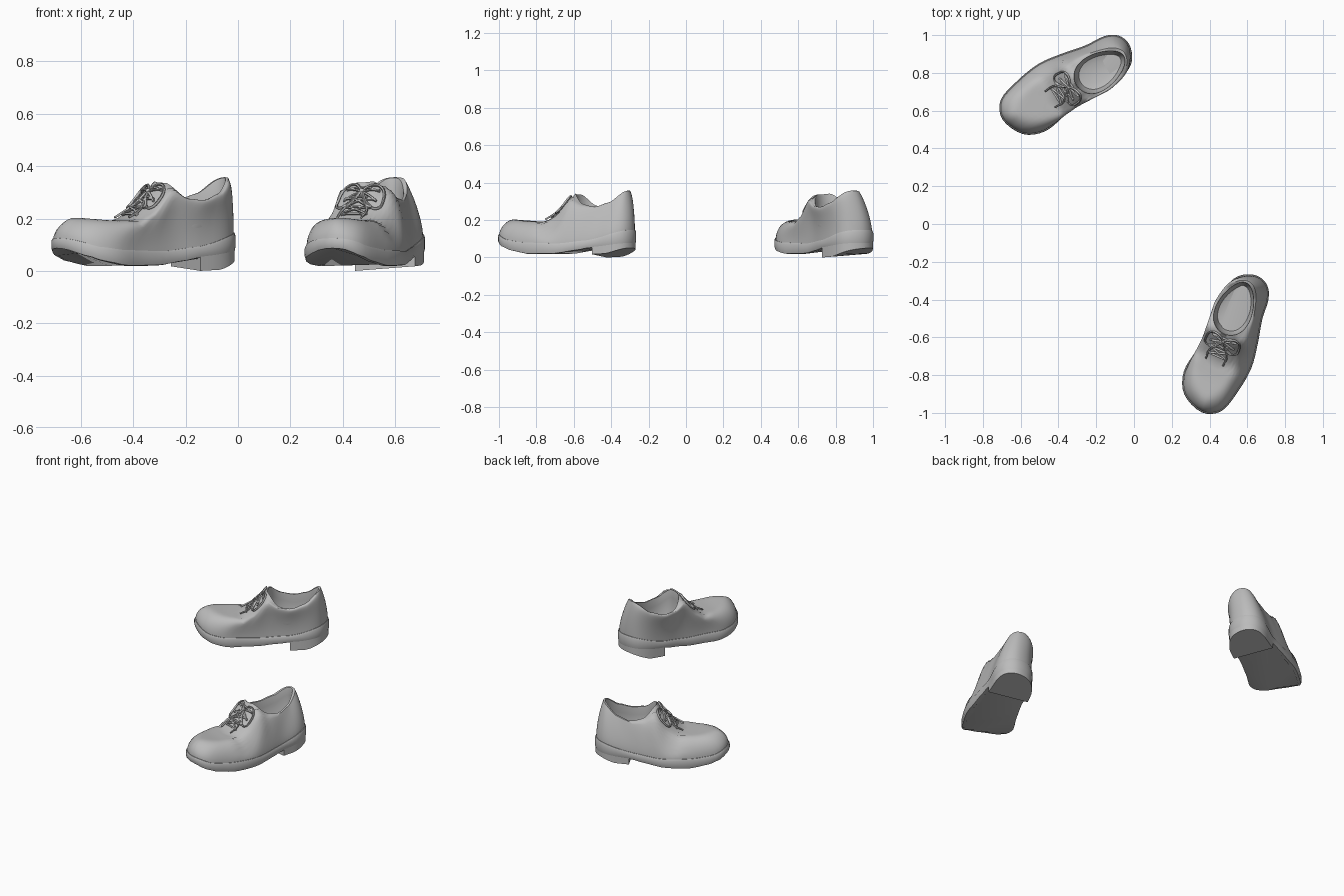
import bpy, bmesh
from math import sin, cos, pi, radians, sqrt
from mathutils import Vector, Matrix
from mathutils.bvhtree import BVHTree

if "Cube" in bpy.data.objects:
    bpy.data.objects.remove(bpy.data.objects["Cube"])

N = 64  # points around each ring


def material(name, rgb):
    m = bpy.data.materials.new(name)
    m.use_nodes = True
    m.diffuse_color = (*rgb, 1)
    m.node_tree.nodes["Principled BSDF"].inputs["Base Color"].default_value = (*rgb, 1)
    return m


GREY = material("grey leather", (0.5, 0.5, 0.5))


def table(points):
    """Smooth interpolation through (s, z) pairs."""
    def f(s):
        if s <= points[0][0]:
            return points[0][1]
        for (a, za), (b, zb) in zip(points, points[1:]):
            if s <= b:
                t = (s - a) / (b - a)
                return za + (zb - za) * (0.5 * t + 0.5 * t * t * (3 - 2 * t))
        return points[-1][1]
    return f


# Heights along the shoe, measured from toe (0) to heel
ridge = table([(0, .2), (.08, .203), (.2, .192), (.28, .192), (.34, .24), (.435, .345),
               (.5, .303), (.58, .272), (.65, .295), (.73, .358)])
welt = table([(0, .125), (.1, .092), (.2, .08), (.4, .075), (.55, .092), (.775, .148)])
sole_base = table([(0, .085), (.05, .058), (.12, .035), (.22, .018), (.38, .02), (.5, .038), (.56, .05), (.775, .07)])
heel_base = table([(.56, 0), (.65, .004), (.775, .04)])

# Footprint seen from above: toe, outer side, heel, inner side
FOOT = [(0, .022), (.048, .116), (.18, .155), (.32, .17), (.45, .15), (.58, .12), (.69, .108), (.757, .07),
        (.78, 0), (.746, -.08), (.675, -.12), (.56, -.128), (.44, -.122), (.3, -.134), (.16, -.151), (.05, -.1)]


def footprint(inset=0.0):
    pts, n, per = [], len(FOOT), N // len(FOOT)
    for i in range(n):
        p = [Vector(FOOT[(i + k) % n]) for k in (-1, 0, 1, 2)]
        for j in range(per):
            t = j / per
            pts.append(0.5 * (2 * p[1] + (p[2] - p[0]) * t + (2 * p[0] - 5 * p[1] + 4 * p[2] - p[3]) * t * t
                              + (3 * p[1] - p[0] - 3 * p[2] + p[3]) * t ** 3))
    out = []
    for i, q in enumerate(pts):
        d = (pts[(i + 1) % N] - pts[i - 1]).normalized()
        out.append(q + Vector((d.y, -d.x)) * inset)
    return out


def opening(scale=1.0):
    """Egg-shaped ankle opening, blunt towards the toe."""
    angles = [2 * pi * i / N for i in range(N)]
    return [Vector((.575 - .15 * scale * cos(a), -.035 + .099 * scale * sin(a + .2 * sin(a)))) for a in angles]


def loft(rings, cap_start=False, cap_end=False):
    """Skin a stack of closed rings."""
    bm = bmesh.new()
    rows = [[bm.verts.new(p) for p in ring] for ring in rings]
    for a, b in zip(rows, rows[1:]):
        for i in range(len(a)):
            j = (i + 1) % len(a)
            bm.faces.new((a[i], a[j], b[j], b[i]))
    if cap_start:
        bm.faces.new(rows[0][::-1])
    if cap_end:
        bm.faces.new(rows[-1])
    # rings run clockwise from above, so turn the faces outwards
    bmesh.ops.reverse_faces(bm, faces=bm.faces)
    return bm


def place(name, bm, shoe, angle=40):
    side, mirror, matrix = shoe
    for v in bm.verts:
        v.co.y *= mirror
    if mirror < 0:
        bmesh.ops.reverse_faces(bm, faces=bm.faces)
    mesh = bpy.data.meshes.new(name)
    bm.to_mesh(mesh)
    bm.free()
    ob = bpy.data.objects.new(side + "_" + name, mesh)
    bpy.context.collection.objects.link(ob)
    mesh.materials.append(GREY)
    ob.matrix_world = matrix
    bpy.ops.object.select_all(action='DESELECT')
    ob.select_set(True)
    bpy.context.view_layer.objects.active = ob
    bpy.ops.object.shade_smooth_by_angle(angle=radians(angle))


def crown(p):
    """Height of the upper, falling to both sides of the tongue."""
    near = max(0, 1 - ((p.x - .42) / .16) ** 2)
    return ridge(p.x) - 3.3 * near * (p.y + .025) ** 2


def upper_rings():
    base, rim = footprint(.007), opening()
    rings, rows = [], 18
    for k in range(rows + 1):
        t = (k / rows) ** 1.8
        ring = []
        for i in range(N):
            a = 2 * pi * i / N
            p = base[i].lerp(rim[i], t)
            length = (rim[i] - base[i]).length
            side = min(1, min(i, N - i) / N * 360 / 67)
            reach = .07 + (.82 * length - .07) * side
            x = min(1, t * length / reach)
            # the outer heel quarter leans inwards in a straighter line
            lean = .65 * max(0, cos(a - radians(135)))
            rise = sqrt(1 - (1 - x) ** 2) * (1 - lean) + x * lean
            z0 = welt(base[i].x) - .004
            z = z0 + (crown(p) - z0) * rise
            # swelling of the inner ankle side
            fade = min(1, max(0, (base[i].x - .25) / .25))
            swell = .026 * sin(pi * t) * max(0, -sin(a)) * fade
            ring.append((p.x, p.y - swell, z))
        rings.append(ring)
    # thin lip, lining and insole
    for scale, depth in ((.985, 0), (.97, .008), (.975, .05)):
        rings.append([(p.x, p.y, crown(q) - depth) for p, q in zip(opening(scale), rim)])
    for scale, z in ((.94, .17), (.8, .125), (.5, .115)):
        rings.append([(p.x, p.y, z) for p in opening(scale)])
    return rings


def tube(bm, path, radius):
    """Round cord along a smoothed path."""
    curve = bpy.data.curves.new("cord", 'CURVE')
    curve.dimensions = '3D'
    curve.bevel_depth, curve.bevel_resolution, curve.resolution_u = radius, 1, 5
    curve.use_fill_caps = True
    sp = curve.splines.new('BEZIER')
    sp.bezier_points.add(len(path) - 1)
    for b, co in zip(sp.bezier_points, path):
        b.co = co
        b.handle_left_type = b.handle_right_type = 'AUTO'
    ob = bpy.data.objects.new("cord", curve)
    bpy.context.collection.objects.link(ob)
    mesh = bpy.data.meshes.new_from_object(ob.evaluated_get(bpy.context.evaluated_depsgraph_get()))
    bm.from_mesh(mesh)
    bpy.data.objects.remove(ob)
    bpy.data.curves.remove(curve)
    bpy.data.meshes.remove(mesh)


def build_laces(surface):
    bm = bmesh.new()

    def on(s, v, lift=.006):
        hit = surface.ray_cast(Vector((s, v, 1)), Vector((0, 0, -1)))[0]
        return (s, v, hit.z + lift)

    # crossed rows
    for k, s in enumerate((.305, .34, .375, .405)):
        w = .05 + .006 * k
        tube(bm, [on(s, -.022 + w * f) for f in (-1, -.5, 0, .5, 1)], .005)
        if k:
            for f in (-1, 1):
                tube(bm, [on(s - .035 * t, -.022 + w * f * (1 - 2 * t), .01) for t in (0, .3, .5, .7, 1)], .005)
    # bow loops and loose ends
    for f in (-1, 1):
        loop = [(.39, 0), (.412, .035), (.415, .07), (.38, .093), (.345, .08), (.352, .04), (.39, 0)]
        tube(bm, [on(s, -.022 + f * v, .012) for s, v in loop], .0055)
        end = [(.39, 0), (.36, .02), (.32, .05), (.27, .05)]
        tube(bm, [on(s, -.022 + f * v, .012) for s, v in end], .005)
    # knot
    geo = bmesh.ops.create_uvsphere(bm, u_segments=10, v_segments=6, radius=.011)
    bmesh.ops.translate(bm, verts=geo["verts"], vec=on(.39, -.022, .01))
    return bm


def build_shoe(side, mirror, origin, angle):
    shoe = (side, mirror, Matrix.Translation((*origin, 0)) @ Matrix.Rotation(radians(angle), 4, 'Z'))

    upper = loft(upper_rings(), cap_end=True)
    surface = BVHTree.FromBMesh(upper)
    place("shoe_upper", upper, shoe, 50)

    # sole with a rounded welt
    rings = []
    for inset, mix in ((.02, 0), (.004, .04), (0, .3), (0, .85), (.004, 1), (.02, 1)):
        rings.append([(p.x, p.y, sole_base(q.x) * (1 - mix) + welt(q.x) * mix)
                      for p, q in zip(footprint(inset), footprint())])
    place("sole", loft(rings, True, True), shoe, 35)

    # heel block with a flat front, worn towards the outer side
    back = [p for p in footprint(.003) if p.x > .56]
    low = [(p.x, p.y, heel_base(p.x) + .07 * (p.y + .125)) for p in back]
    high = [(p.x, p.y, sole_base(p.x) + .02) for p in back]
    place("heel", loft([low, high], True, True), shoe, 35)

    place("laces", build_laces(surface), shoe, 60)


build_shoe("right", 1, (-.684, .534), 32.3)
build_shoe("left", -1, (.338, -.988), 66.5)
